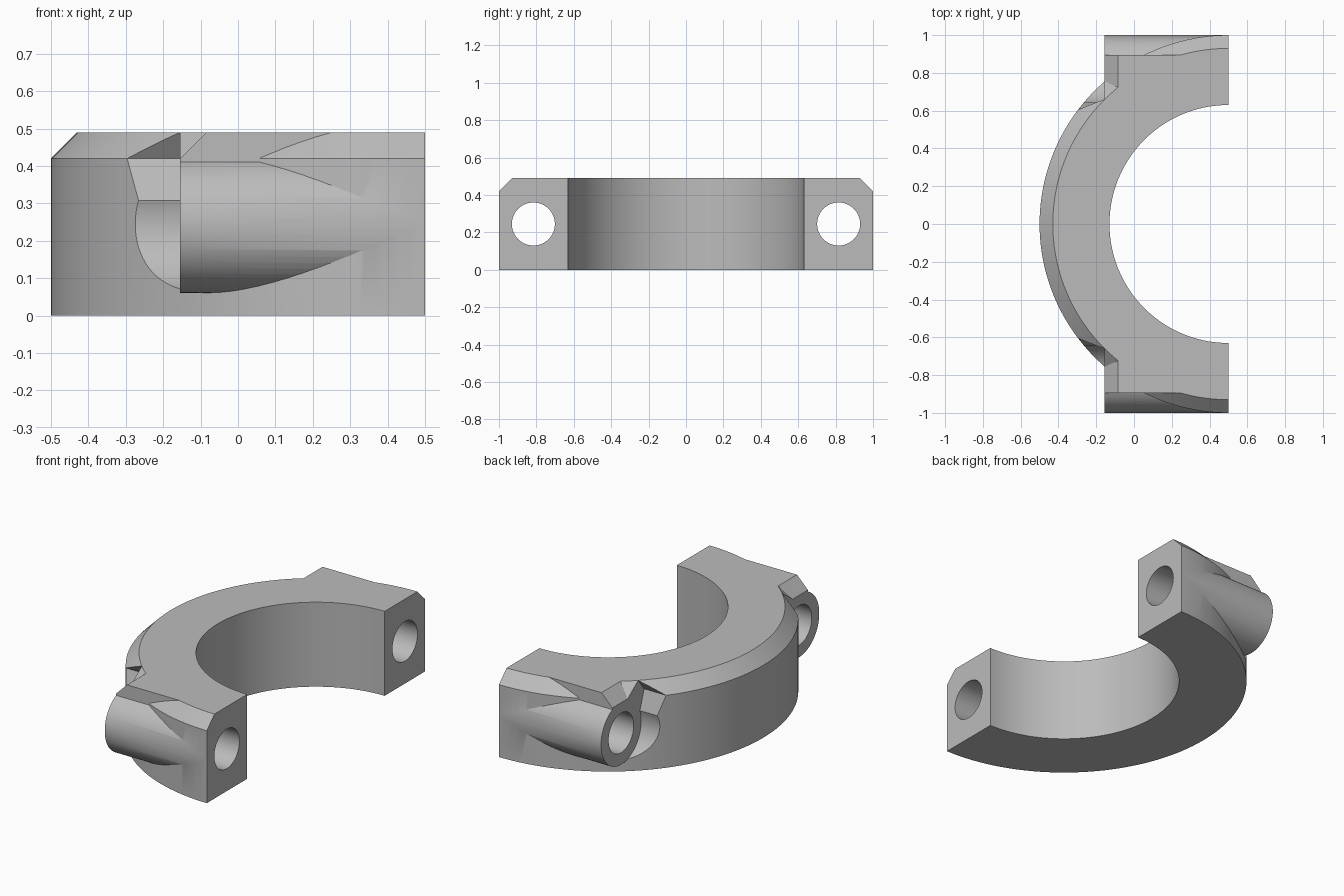
import bpy, bmesh, math
from mathutils import Vector

if "Cube" in bpy.data.objects:
    bpy.data.objects.remove(bpy.data.objects["Cube"])

HEIGHT, BEVEL = 0.49, 0.07
R_OUT, R_IN, CX = 1.0, 0.63, 0.5
BOLT_Y, BOLT_Z = 0.816, 0.245
LUG_R, HOLE_R, LUG_X = 0.184, 0.115, -0.155

metal = bpy.data.materials.new("plain grey metal")
metal.use_nodes = True
GREY = (0.5, 0.5, 0.5, 1)
metal.diffuse_color = GREY
metal.node_tree.nodes["Principled BSDF"].inputs["Base Color"].default_value = GREY


def make_object(name, bm):
    bmesh.ops.recalc_face_normals(bm, faces=bm.faces)
    mesh = bpy.data.meshes.new(name)
    bm.to_mesh(mesh)
    bm.free()
    mesh.materials.append(metal)
    obj = bpy.data.objects.new(name, mesh)
    bpy.context.collection.objects.link(obj)
    return obj


def prism(profile, x0, x1, side):
    """Extrude a (y, z) profile along x, on the +y or -y side."""
    bm = bmesh.new()
    face = bm.faces.new([bm.verts.new((x0, y * side, z)) for y, z in profile])
    new = bmesh.ops.extrude_face_region(bm, geom=[face])["geom"]
    moved = [v for v in new if isinstance(v, bmesh.types.BMVert)]
    bmesh.ops.translate(bm, verts=moved, vec=(x1 - x0, 0, 0))
    return bm


def arc(radius, a0, a1, n):
    """Points about the bolt axis."""
    return [(BOLT_Y + radius * math.cos(a0 + (a1 - a0) * i / n),
             BOLT_Z + radius * math.sin(a0 + (a1 - a0) * i / n)) for i in range(n + 1)]


def combine(target, other, operation):
    mod = target.modifiers.new(operation.title(), "BOOLEAN")
    mod.operation, mod.solver, mod.object = operation, "EXACT", other
    bpy.context.view_layer.objects.active = target
    bpy.ops.object.modifier_apply(modifier=mod.name)
    bpy.data.objects.remove(other)


# Half ring with a bevelled upper outside edge
bm = bmesh.new()
section = [(R_IN, 0), (R_OUT, 0), (R_OUT, HEIGHT - BEVEL), (R_OUT - BEVEL, HEIGHT), (R_IN, HEIGHT)]
face = bm.faces.new([bm.verts.new((CX, r, z)) for r, z in section])
start = bmesh.ops.duplicate(bm, geom=[face])["geom"]
bmesh.ops.spin(bm, geom=[g for g in start if isinstance(g, bmesh.types.BMFace)],
               cent=(CX, 0, 0), axis=(0, 0, 1), angle=math.pi, steps=72)
bmesh.ops.remove_doubles(bm, verts=bm.verts, dist=1e-5)
for v in bm.verts:
    if abs(v.co.x - CX) < 1e-4:
        v.co.x = CX
clamp = make_object("clamp_half", bm)

# Profiles shared by both sides
outer_y, inner_y = BOLT_Y + 0.08, BOLT_Y - 0.116
a_out = math.acos((outer_y - BOLT_Y) / LUG_R)
a_in = math.acos((inner_y - BOLT_Y) / LUG_R)
lug_profile = [(inner_y, HEIGHT), (outer_y, HEIGHT)] + arc(LUG_R, a_out, a_in - 2 * math.pi, 48)
pocket_profile = (arc(LUG_R, math.radians(160), math.radians(360), 40)
                  + [(1.2, BOLT_Z), (1.2, 0.6), (0.74, 0.6), (0.66, HEIGHT), (0.605, 0.42)])
hole_profile = arc(HOLE_R, 0, 2 * math.pi, 48)[:-1]

for side in (1, -1):
    # Clearance pocket behind the lug
    pocket = make_object("pocket_cutter", prism(pocket_profile, -0.7, LUG_X, side))
    combine(clamp, pocket, "DIFFERENCE")

    # Round bolt lug with a squared top and sloped end
    bm = prism(lug_profile, LUG_X, CX, side)
    bmesh.ops.bisect_plane(bm, geom=bm.verts[:] + bm.edges[:] + bm.faces[:],
                           plane_co=(LUG_X + BEVEL, 0, HEIGHT),
                           plane_no=Vector((-1, 0, 1)).normalized(), clear_outer=True)
    bmesh.ops.holes_fill(bm, edges=[e for e in bm.edges if e.is_boundary], sides=0)
    combine(clamp, make_object("bolt_lug", bm), "UNION")

    # Bolt hole
    hole = make_object("hole_cutter", prism(hole_profile, -0.8, 0.8, side))
    combine(clamp, hole, "DIFFERENCE")

# Smooth curved faces, crisp edges
for obj in bpy.context.selected_objects:
    obj.select_set(False)
clamp.select_set(True)
bpy.context.view_layer.objects.active = clamp
bpy.ops.object.shade_smooth_by_angle(angle=math.radians(25))
